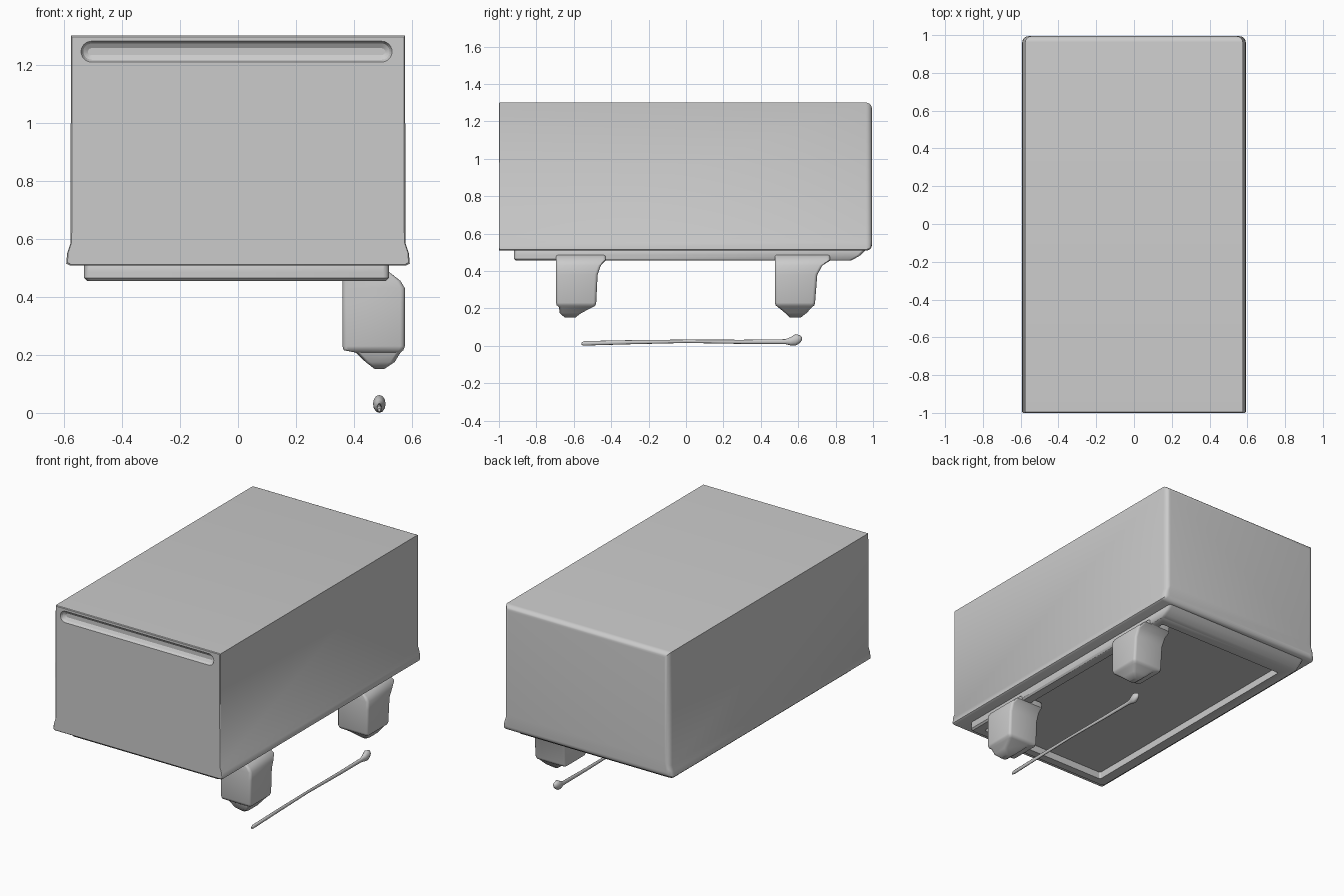
import bpy, bmesh, math
from mathutils import Vector

default = bpy.data.objects.get("Cube")
if default:
    bpy.data.objects.remove(default, do_unlink=True)

SHADE = (0.6, 0.6, 0.6, 1)
grey = bpy.data.materials.new("plain grey")
grey.use_nodes = True
grey.diffuse_color = SHADE
grey.node_tree.nodes["Principled BSDF"].inputs["Base Color"].default_value = SHADE


def add_object(name, bm):
    bmesh.ops.recalc_face_normals(bm, faces=bm.faces)
    mesh = bpy.data.meshes.new(name)
    bm.to_mesh(mesh)
    bm.free()
    mesh.materials.append(grey)
    obj = bpy.data.objects.new(name, mesh)
    bpy.context.collection.objects.link(obj)
    return obj


def smooth(obj, angle=35):
    bpy.ops.object.select_all(action='DESELECT')
    obj.select_set(True)
    bpy.context.view_layer.objects.active = obj
    bpy.ops.object.shade_smooth_by_angle(angle=math.radians(angle))


def loft(rings):
    """Skin a stack of equal-length point rings and cap both ends."""
    bm = bmesh.new()
    loops = [[bm.verts.new(p) for p in ring] for ring in rings]
    for a, b in zip(loops, loops[1:]):
        for i in range(len(a)):
            j = (i + 1) % len(a)
            bm.faces.new((a[i], a[j], b[j], b[i]))
    bm.faces.new(loops[0][::-1])
    bm.faces.new(loops[-1])
    return bm


def rounded_ring(xa, xb, ya, yb, z, r):
    """Rectangle with rounded corners at height z."""
    ring = []
    for cx, cy, start in ((xb - r, yb - r, 0), (xa + r, yb - r, 90),
                          (xa + r, ya + r, 180), (xb - r, ya + r, 270)):
        for k in range(4):
            a = math.radians(start + 30 * k)
            ring.append((cx + r * math.cos(a), cy + r * math.sin(a), z))
    return ring


def subtract(obj, cutter):
    cutter.hide_render = True
    cutter.hide_viewport = True
    cutter.display_type = 'WIRE'
    mod = obj.modifiers.new("cut", 'BOOLEAN')
    mod.operation = 'DIFFERENCE'
    mod.solver = 'EXACT'
    mod.object = cutter


# Box body: cross-section with a flared lower lip, swept to a rounded back
half = [(0.58, 0.508), (0.592, 0.515), (0.589, 0.55), (0.577, 0.585), (0.576, 1.3)]
outline = half + [(-x, z) for x, z in reversed(half)]
mid, radius = 0.905, 0.032
sections = [(-1, 0.004), (-0.996, 0)]
for i in range(6):
    a = math.radians(18 * i)
    sections.append((0.962 + radius * math.sin(a), radius * (1 - math.cos(a))))
rings = []
for y, inset in sections:
    sx, sz = 1 - inset / 0.58, 1 - inset / 0.395
    rings.append([(x * sx, y, mid + (z - mid) * sz) for x, z in outline])
body = add_object("box_body", loft(rings))

# Long rounded groove near the top of the front, narrowing inwards
rings = []
for y, r in ((-1.02, 0.036), (-1, 0.036), (-0.985, 0.028), (-0.975, 0.012)):
    ring = []
    for side in (1, -1):
        for i in range(13):
            a = math.radians(-90 + 15 * i)
            ring.append((side * (0.5 + r * math.cos(a)) - 0.005, y, 1.245 + side * r * math.sin(a)))
    rings.append(ring)
subtract(body, add_object("groove_cutter", loft(rings)))
smooth(body)

# Shallow base rim, sloping up into the body at the back, open in the middle
rim = add_object("base_rim", loft([
    rounded_ring(-0.52, 0.51, -0.91, 0.88, 0.455, 0.015),
    rounded_ring(-0.53, 0.52, -0.92, 0.9, 0.465, 0.02),
    rounded_ring(-0.53, 0.52, -0.92, 0.935, 0.485, 0.02),
    rounded_ring(-0.53, 0.52, -0.92, 0.965, 0.515, 0.02),
    rounded_ring(-0.52, 0.51, -0.91, 0.965, 0.53, 0.02)]))
subtract(rim, add_object("rim_cutter", loft([
    rounded_ring(-0.455, 0.455, -0.86, 0.81, z, 0.01) for z in (0.4, 0.5)])))
smooth(rim)


def leg(name, y0, flare, tip_y):
    """Square leg that flares into the base and ends in a blunt point."""
    y1 = y0 + 0.215
    layers = [(0.152, 0.47, 0.505, tip_y - 0.03, tip_y + 0.03),
              (0.175, 0.44, 0.54, tip_y - 0.055, tip_y + 0.06),
              (0.208, 0.405, 0.56, y0 + 0.015, y1 - 0.015),
              (0.216, 0.364, 0.57, y0 + 0.004, y1 - 0.004),
              (0.23, 0.36, 0.575, y0, y1),
              (0.38, 0.36, 0.575, y0, y1 + flare * 0.15),
              (0.43, 0.36, 0.575, y0, y1 + flare * 0.5),
              (0.455, 0.36, 0.56, y0, y1 + flare),
              (0.49, 0.36, 0.515, y0, y1 + flare)]
    rings = [rounded_ring(xa, xb, ya, yb, z, min(0.016, (xb - xa) * 0.3))
             for z, xa, xb, ya, yb in layers]
    smooth(add_object(name, loft(rings)), 40)


leg("front_left_leg", -0.695, 0.05, -0.62)
leg("back_left_leg", 0.475, 0.08, 0.585)

# Thin rod lying beneath the legs, with a knob at its back end
stations = [(-0.56, 0.006, 0.012), (-0.545, 0.012, 0.015), (-0.3, 0.011, 0.021),
            (0.0, 0.009, 0.026), (0.3, 0.011, 0.023), (0.53, 0.013, 0.024),
            (0.56, 0.022, 0.026), (0.585, 0.031, 0.033), (0.61, 0.02, 0.038), (0.62, 0.008, 0.04)]
angles = [math.tau * i / 12 for i in range(12)]
bm = loft([[(0.487 + 0.7 * r * math.cos(a), y, z + r * math.sin(a)) for a in angles]
           for y, r, z in stations])
low = min(v.co.z for v in bm.verts)
bmesh.ops.translate(bm, verts=bm.verts[:], vec=Vector((0, 0, -low)))
smooth(add_object("floor_rod", bm), 60)
